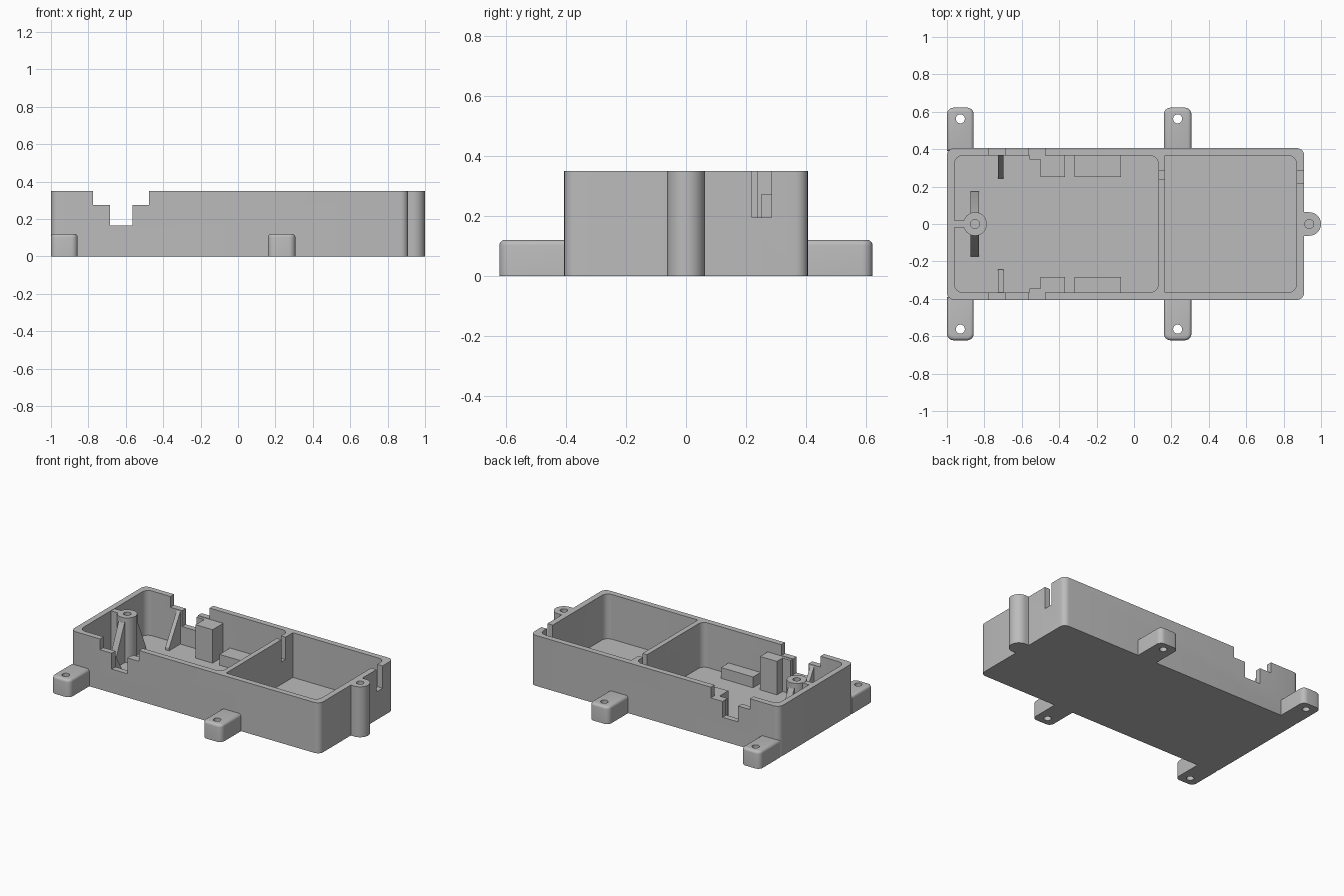
import bpy, bmesh, math

old = bpy.data.objects.get("Cube")
if old:
    bpy.data.objects.remove(old, do_unlink=True)

grey = bpy.data.materials.new("light_grey_plastic")
grey.use_nodes = True
colour = (0.5, 0.5, 0.5, 1)
grey.diffuse_color = colour
grey.node_tree.nodes["Principled BSDF"].inputs["Base Color"].default_value = colour

TOP, FLOOR, WALL = 0.35, 0.04, 0.366


def finish(name, bm):
    bmesh.ops.recalc_face_normals(bm, faces=bm.faces)
    mesh = bpy.data.meshes.new(name)
    bm.to_mesh(mesh)
    bm.free()
    mesh.materials.append(grey)
    obj = bpy.data.objects.new(name, mesh)
    bpy.context.collection.objects.link(obj)
    return obj


def box(name, x, y, z, radius=0, corners=lambda v: True, top_round=0):
    """Box from ranges, with chosen upright edges and the top rim rounded."""
    bm = bmesh.new()
    bmesh.ops.create_cube(bm, size=1)
    for v in bm.verts:
        for i, (a, b) in enumerate((x, y, z)):
            v.co[i] = b if v.co[i] > 0 else a
    if radius:
        edges = [e for e in bm.edges if abs(e.verts[0].co.z - e.verts[1].co.z) > 1e-4
                 and corners(e.verts[0].co)]
        bmesh.ops.bevel(bm, geom=edges, offset=radius, segments=6, profile=0.5, affect='EDGES')
    if top_round:
        edges = [e for e in bm.edges if all(v.co.z > z[1] - 1e-4 for v in e.verts)]
        bmesh.ops.bevel(bm, geom=edges, offset=top_round, segments=4, profile=0.5, affect='EDGES')
    return finish(name, bm)


def cylinder(name, x, y, radius, z0, z1):
    bm = bmesh.new()
    bmesh.ops.create_cone(bm, cap_ends=True, segments=40, radius1=radius, radius2=radius, depth=z1 - z0)
    bmesh.ops.translate(bm, verts=bm.verts, vec=(x, y, (z0 + z1) / 2))
    return finish(name, bm)


def gusset(name, x, y_tall, y_low, height):
    """Triangular rib: tall at y_tall, sloping down to the floor at y_low."""
    bm = bmesh.new()
    z0 = FLOOR - 0.01
    rings = [[bm.verts.new((px, py, pz)) for py, pz in
              ((y_tall, z0), (y_low, z0), (y_low, FLOOR + 0.02), (y_tall, height))] for px in x]
    bm.faces.new(rings[0])
    bm.faces.new(rings[1])
    for i in range(4):
        j = (i + 1) % 4
        bm.faces.new((rings[0][i], rings[0][j], rings[1][j], rings[1][i]))
    return finish(name, bm)


def combine(obj, others, operation='DIFFERENCE'):
    for other in others:
        mod = obj.modifiers.new("combine", 'BOOLEAN')
        mod.operation = operation
        mod.solver = 'EXACT'
        mod.object = other
        bpy.context.view_layer.objects.active = obj
        bpy.ops.object.modifier_apply(modifier=mod.name)
        bpy.data.objects.remove(other, do_unlink=True)


# Tray with end screw post
tray = box("tray_body", (-1, 0.91), (-0.406, 0.406), (0, TOP), 0.04)
combine(tray, [box("post_neck", (0.8, 0.937), (-0.063, 0.063), (0, TOP)),
               cylinder("end_post", 0.937, 0, 0.063, 0, TOP)], 'UNION')

# Two compartments, cable slots and side wall notches
high = TOP + 0.1
combine(tray, [
    box("large_compartment", (-0.96, 0.13), (-WALL, WALL), (FLOOR, high), 0.045),
    box("small_compartment", (0.165, 0.869), (-WALL, WALL), (FLOOR, high), 0.045, lambda v: v.x > 0.5),
    box("end_slot", (0.8, 1.0), (0.22, 0.285), (0.195, high)),
    box("divider_slot", (0.1, 0.2), (0.24, 0.285), (0.195, high)),
    box("wide_notch", (-0.775, -0.475), (-0.5, 0.5), (0.275, high)),
    box("deep_notch", (-0.685, -0.565), (-0.5, 0.5), (0.165, high)),
    cylinder("end_post_hole", 0.937, 0, 0.024, 0.1, high),
])
parts = [tray]

# Inner screw post with its ribs
post = cylinder("inner_post", -0.85, 0, 0.063, FLOOR - 0.01, TOP)
combine(post, [box("post_web", (-0.98, -0.87), (-0.02, 0.02), (FLOOR - 0.01, TOP - 0.002))], 'UNION')
combine(post, [cylinder("inner_post_hole", -0.85, 0, 0.024, 0.1, high)])
parts.append(post)

for side, label in ((-1, "front"), (1, "back")):
    def span(a, b):
        return tuple(sorted((side * a, side * b)))

    parts.append(gusset("post_gusset_" + label, (-0.873, -0.828), side * 0.05, side * 0.174, 0.34))

    # Fittings along the side walls
    parts.append(gusset("wall_gusset_" + label, (-0.727, -0.699), side * 0.37, side * 0.243, 0.272))
    inner = 0.25 if side > 0 else 0.283
    base = FLOOR - 0.01
    parts.append(box("clip_block_" + label, (-0.5, -0.37), span(inner, 0.375), (base, 0.272)))
    parts.append(box("clip_lip_" + label, (-0.56, -0.5), span(0.345, 0.375), (base, 0.272)))
    parts.append(box("low_block_" + label, (-0.317, -0.07), span(inner, 0.375), (base, 0.115)))

    # Mounting feet
    for x0, x1, place in ((-1, -0.857, "end"), (0.16, 0.307, "middle")):
        foot = box("foot_" + label + "_" + place, (x0, x1), span(0.39, 0.622), (0, 0.12), 0.035,
                   lambda v: abs(v.y) > 0.5, 0.018)
        combine(foot, [cylinder("foot_hole", (x0 + x1) / 2, side * 0.562, 0.024, -0.1, 0.3)])
        parts.append(foot)

# Smooth the rounded surfaces, keep the edges sharp
bpy.ops.object.select_all(action='DESELECT')
for part in parts:
    part.select_set(True)
bpy.context.view_layer.objects.active = tray
bpy.ops.object.shade_smooth_by_angle(angle=math.radians(30))
